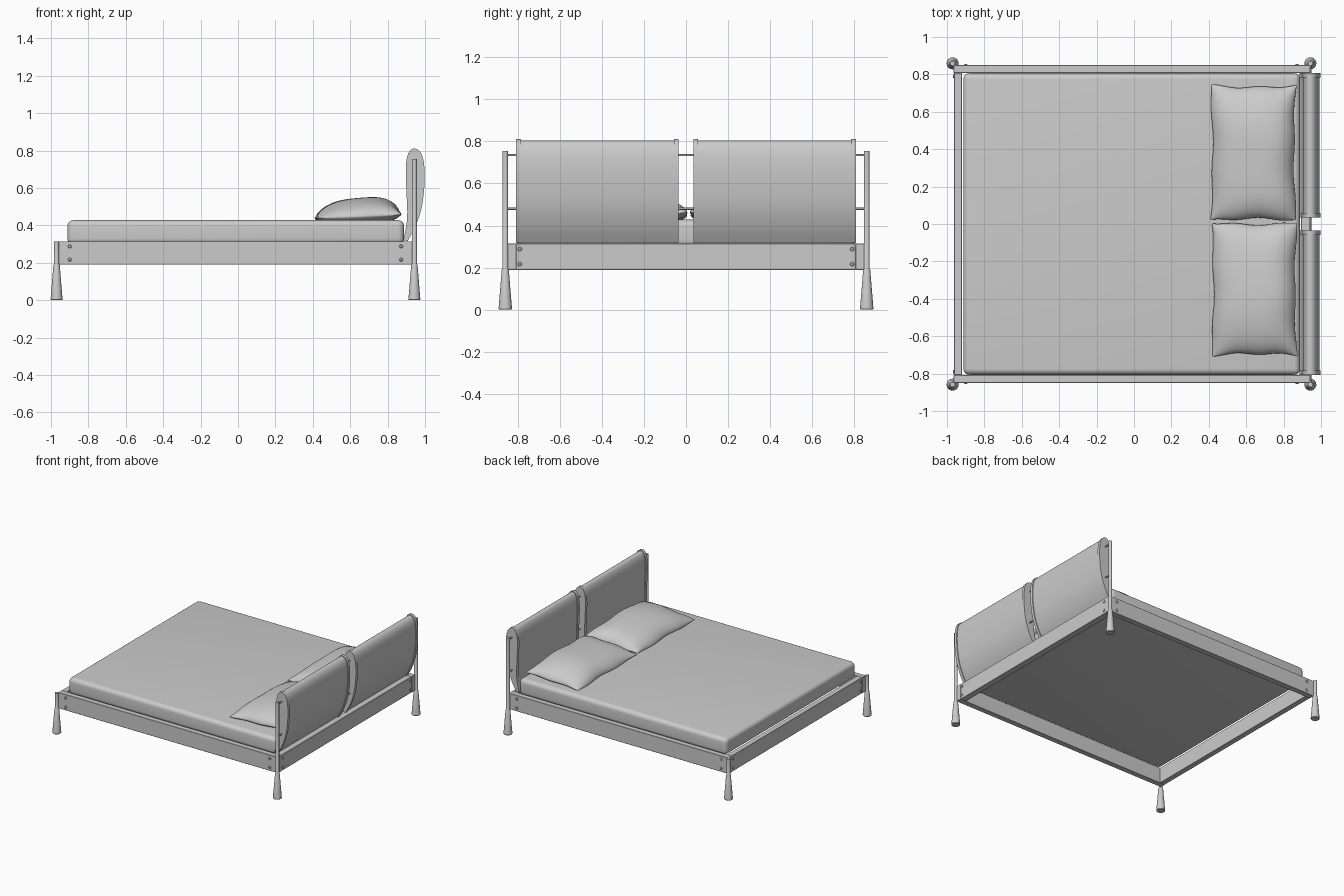
import bpy, bmesh, math
from mathutils import Vector

if "Cube" in bpy.data.objects:
    bpy.data.objects.remove(bpy.data.objects["Cube"])


def finish(name, bm, smooth=True, angle=35):
    bmesh.ops.recalc_face_normals(bm, faces=bm.faces)
    me = bpy.data.meshes.new(name)
    bm.to_mesh(me)
    bm.free()
    ob = bpy.data.objects.new(name, me)
    bpy.context.collection.objects.link(ob)
    if smooth:
        bpy.ops.object.select_all(action='DESELECT')
        ob.select_set(True)
        bpy.context.view_layer.objects.active = ob
        bpy.ops.object.shade_smooth_by_angle(angle=math.radians(angle))
    return ob


def box(name, lo, hi, bevel=0.0, segs=1):
    bm = bmesh.new()
    bmesh.ops.create_cube(bm, size=1)
    lo, hi = Vector(lo), Vector(hi)
    for v in bm.verts:
        v.co = (lo + hi) / 2 + v.co * (hi - lo)
    if bevel:
        bmesh.ops.bevel(bm, geom=bm.edges[:], offset=bevel, segments=segs,
                        profile=0.5, affect='EDGES')
    return finish(name, bm)


def lathe(name, profile, loc, axis=(0, 0, 1), n=24):
    """Revolve (radius, height) points around an axis, with capped ends."""
    rot = Vector(axis).to_track_quat('Z', 'Y')
    bm = bmesh.new()
    rings = [[bm.verts.new(Vector(loc) + rot @ Vector((
        r * math.cos(2 * math.pi * i / n), r * math.sin(2 * math.pi * i / n), h)))
        for i in range(n)] for r, h in profile]
    for a, b in zip(rings, rings[1:]):
        for i in range(n):
            bm.faces.new((a[i], a[(i + 1) % n], b[(i + 1) % n], b[i]))
    bm.faces.new(rings[0])
    bm.faces.new(rings[-1])
    return finish(name, bm)


def smooth_points(pts, sub=6):
    """Catmull-Rom interpolation of an open point list."""
    p = [Vector(q) for q in pts]
    p = [p[0]] + p + [p[-1]]
    out = []
    for i in range(1, len(p) - 2):
        a, b, c, d = p[i - 1:i + 3]
        for k in range(sub):
            t = k / sub
            out.append(0.5 * (2 * b + (c - a) * t + (2 * a - 5 * b + 4 * c - d) * t * t
                              + (3 * b - a - 3 * c + d) * t ** 3))
    return out + [p[-1]]


# Headboard cushion section in x, z: a teardrop narrowing to its foot
SECTION = smooth_points([(0.890, 0.32), (0.906, 0.40), (0.911, 0.47), (0.907, 0.57),
                         (0.903, 0.68), (0.907, 0.75), (0.922, 0.793), (0.942, 0.805),
                         (0.966, 0.793), (0.984, 0.755), (0.992, 0.68), (0.988, 0.58),
                         (0.972, 0.48), (0.940, 0.39), (0.902, 0.32)])


def cushion(name, y0, y1, grow=0.0):
    n = len(SECTION)
    pts = []
    for i, p in enumerate(SECTION):
        t = SECTION[min(i + 1, n - 1)] - SECTION[max(i - 1, 0)]
        q = p + Vector((-t.y, t.x)).normalized() * grow
        pts.append((q.x, max(q.y, 0.316)))
    bm = bmesh.new()
    a, b = ([bm.verts.new((x, y, z)) for x, z in pts] for y in (y0, y1))
    for i in range(n):
        j = (i + 1) % n
        bm.faces.new((a[i], a[j], b[j], b[i]))
    bm.faces.new(a)
    bm.faces.new(b)
    return finish(name, bm)


def pillow(name, cx, cy, hx, hy, seed):
    n, m = 32, 40
    bm = bmesh.new()
    grid = {}
    for s in (1, -1):
        for i in range(n + 1):
            for j in range(m + 1):
                # sample more densely near the seam
                u = math.sin(math.pi / 2 * (2 * i / n - 1))
                v = math.sin(math.pi / 2 * (2 * j / m - 1))
                edge = i in (0, n) or j in (0, m)
                if s < 0 and edge:
                    grid[s, i, j] = grid[1, i, j]
                    continue
                swell = (max(0, 1 - abs(u) ** 3) * max(0, 1 - abs(v) ** 3.5)) ** 0.6
                x = cx + hx * u * (1 - 0.045 * (1 - v * v))
                y = cy + hy * v * (1 - 0.03 * (1 - u * u))
                x += 0.004 * math.sin(7 * v + seed)
                y += 0.005 * math.sin(6 * u + seed * 2)
                z = 0.449 + 0.010 * u + 0.004 * math.sin(5 * v + seed)
                if s > 0:
                    z += swell * (0.094 + 0.010 * u)
                else:
                    z = max(z - swell * 0.05, 0.428)
                grid[s, i, j] = bm.verts.new((x, y, z))
        for i in range(n):
            for j in range(m):
                bm.faces.new([grid[s, i + a, j + b] for a, b in
                              ((0, 0), (1, 0), (1, 1), (0, 1))])
    return finish(name, bm, angle=60)


# Frame rails
for y, side in ((-1, "front"), (1, "back")):
    lo, hi = sorted((y * 0.807, y * 0.85))
    box(side + "_side_rail", (-0.965, lo, 0.19), (0.943, hi, 0.315), 0.002)
box("foot_rail", (-0.963, -0.807, 0.19), (-0.92, 0.807, 0.315), 0.002)
box("head_rail", (0.893, -0.807, 0.19), (0.941, 0.807, 0.315), 0.002)

# Tapered legs; the head legs run up as posts
for y, side in ((-0.859, "front"), (0.859, "back")):
    for x, top, end in ((-0.97, 0.315, "foot"), (0.943, 0.755, "head")):
        lathe(f"{side}_{end}_leg", [(0.029, 0), (0.032, 0.004), (0.017, 0.188),
                                    (0.0135, 0.195), (0.0135, top)], (x, y, 0))

# Bolt heads on the rails
BOLT = [(0.010, -0.004), (0.010, 0.002), (0.006, 0.005)]
for s in (-1, 1):
    for z in (0.217, 0.288):
        for x in (-0.9, 0.872):
            lathe("side_bolt", BOLT, (x, s * 0.85, z), (0, s, 0), 16)
        lathe("head_bolt", BOLT, (0.941, s * 0.79, z), (1, 0, 0), 16)
        lathe("foot_bolt", BOLT, (-0.963, s * 0.79, z), (-1, 0, 0), 16)

# Mattress
box("mattress", (-0.912, -0.806, 0.298), (0.888, 0.806, 0.428), 0.032, 6)

# Headboard cushions with a raised band at each end
for s, side in ((-1, "front"), (1, "back")):
    cushion(side + "_headboard_cushion", s * 0.05, s * 0.79)
    cushion(side + "_inner_band", s * 0.035, s * 0.058, 0.006)
    cushion(side + "_outer_band", s * 0.784, s * 0.807, 0.006)

# Rods carrying the cushions between the posts
for z in (0.48, 0.735):
    lathe("headboard_rod", [(0.005, -0.859), (0.005, 0.859)], (0.943, 0, z), (0, 1, 0), 12)

# Pillows
pillow("back_pillow", 0.638, 0.38, 0.228, 0.362, 0.4)
pillow("front_pillow", 0.643, -0.348, 0.228, 0.356, 2.1)
